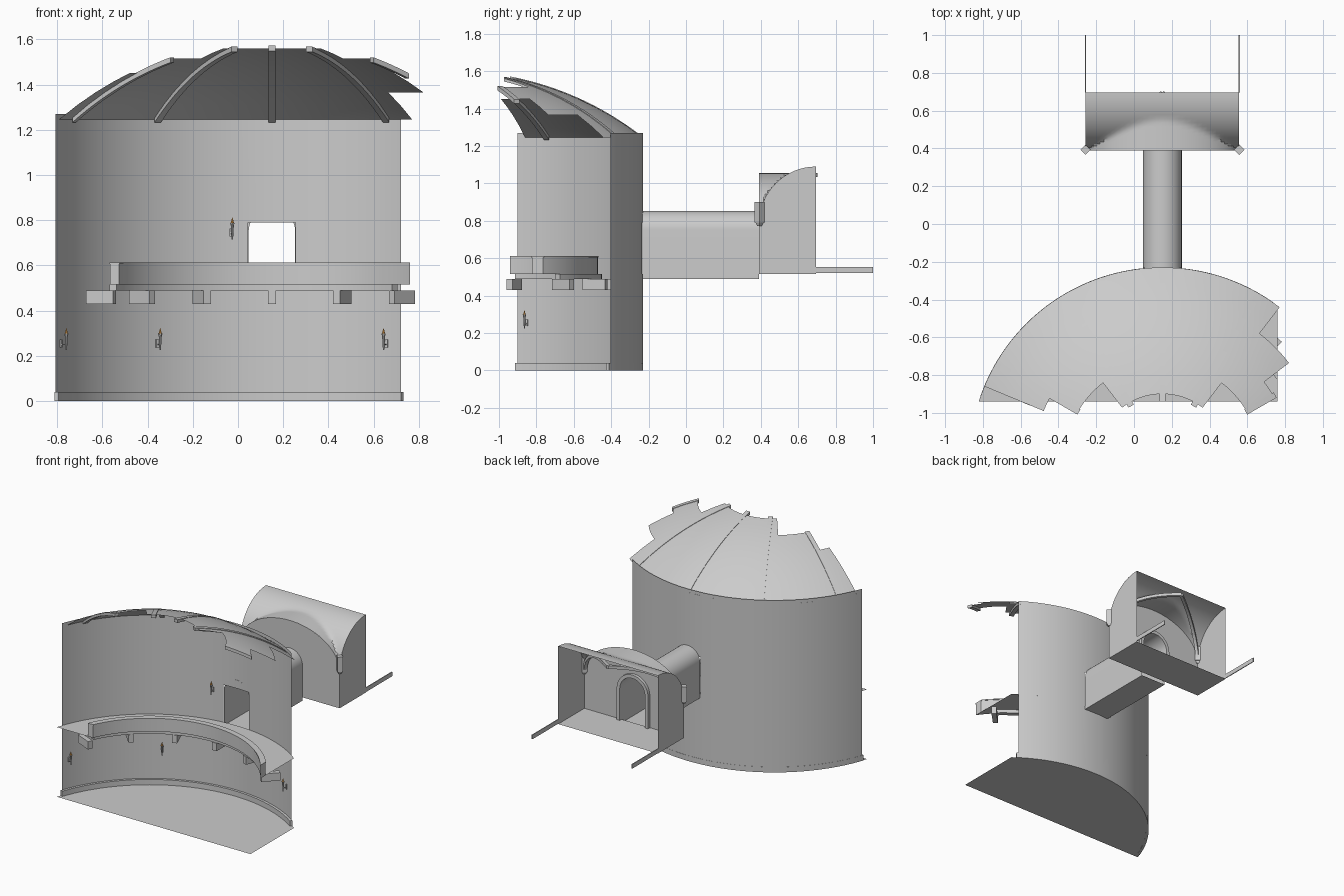
import bpy, bmesh
from math import sin, cos, pi, radians, sqrt
from mathutils import Matrix, Vector

if "Cube" in bpy.data.objects:
    bpy.data.objects.remove(bpy.data.objects["Cube"])

CX, CY, R = 0.15, -1.25, 1.02          # centre and radius of the round hall
VX, VY = 0.15, 0.695                   # crown of the porch vault
HX, HY, SPRING = 0.407, 0.305, 0.785


def finish(name, bm, angle=30):
    me = bpy.data.meshes.new(name)
    bm.to_mesh(me)
    bm.free()
    ob = bpy.data.objects.new(name, me)
    bpy.context.collection.objects.link(ob)
    bpy.ops.object.select_all(action='DESELECT')
    ob.select_set(True)
    bpy.context.view_layer.objects.active = ob
    bpy.ops.object.shade_smooth_by_angle(angle=radians(angle))
    return ob


def surf(name, us, vs, f, keep=lambda u, v: True):
    """Sheet on a grid; keep() tests cell middles so cells can be left out."""
    bm = bmesh.new()
    g = [[bm.verts.new(f(u, v)) for v in vs] for u in us]
    for i in range(len(us) - 1):
        for j in range(len(vs) - 1):
            if keep((us[i] + us[i + 1]) / 2, (vs[j] + vs[j + 1]) / 2):
                bm.faces.new((g[i][j], g[i + 1][j], g[i + 1][j + 1], g[i][j + 1]))
    bmesh.ops.delete(bm, geom=[v for v in bm.verts if not v.link_faces], context='VERTS')
    return finish(name, bm)


def loft(name, sections, cut=False):
    """Solid through a row of cross-sections, optionally cut by the hall's straight edges."""
    bm = bmesh.new()
    rows = [[bm.verts.new(p) for p in s] for s in sections]
    n = len(rows[0])
    for a, b in zip(rows, rows[1:]):
        for k in range(n):
            bm.faces.new((a[k], a[(k + 1) % n], b[(k + 1) % n], b[k]))
    bm.faces.new(rows[0][::-1])
    bm.faces.new(rows[-1])
    if cut:
        trim(bm)
    bmesh.ops.recalc_face_normals(bm, faces=bm.faces[:])
    return finish(name, bm)


def trim(bm):
    for co, no in (((0.76, 0, 0), (1, 0, 0)), ((0, -0.94, 0), (0, -1, 0))):
        r = bmesh.ops.bisect_plane(bm, geom=bm.verts[:] + bm.edges[:] + bm.faces[:],
                                   plane_co=co, plane_no=no, clear_outer=True)
        bmesh.ops.holes_fill(bm, edges=[e for e in bm.edges if e.is_boundary], sides=0)


def ngon(name, pts):
    bm = bmesh.new()
    bm.faces.new([bm.verts.new(p) for p in pts])
    return finish(name, bm)


def box(name, size, m):
    bm = bmesh.new()
    bmesh.ops.create_cube(bm, size=1, matrix=m @ Matrix.Diagonal((*size, 1)))
    return finish(name, bm)


def cone(name, r1, r2, h, m, n=8):
    bm = bmesh.new()
    bmesh.ops.create_cone(bm, cap_ends=True, segments=n, radius1=r1, radius2=r2, depth=h, matrix=m)
    return finish(name, bm)


def polar(deg, r, z):
    a = radians(deg)
    return (CX + r * cos(a), CY + r * sin(a), z)


def steps(a, b, n):
    return [a + (b - a) * i / n for i in range(n + 1)]


def ring(name, r0, r1, z0, z1, a0, a1, cut=False):
    return loft(name, [[polar(a, r0, z0), polar(a, r1, z0), polar(a, r1, z1), polar(a, r0, z1)]
                       for a in steps(a0, a1, 56)], cut)


# Hall floor: disc cut straight at front and right
bm = bmesh.new()
a_l, a_r = 162.3, 53.2
bm.faces.new([bm.verts.new(polar(a, R, 0.001)) for a in steps(a_r, a_l, 60)]
             + [bm.verts.new((0.76, -0.94, 0.001))])
finish("hall_floor", bm)

# Hall wall with doorway
DOOR = 5.9
surf("hall_wall", steps(56, 90 - DOOR, 14) + steps(90 - DOOR, 90 + DOOR, 4)[1:] + steps(90 + DOOR, 160, 32)[1:],
     [0, 0.515, 0.79, 1.27], lambda a, z: polar(a, R, z),
     lambda a, z: not (abs(a - 90) < DOOR and 0.515 < z < 0.79))
ring("wall_skirting", R - 0.018, R + 0.001, 0, 0.04, 55.2, 160.5)

# Broken dome: each band of the shell keeps its own span of angles
def dome_z(r):
    return 1.245 + sqrt(1.65 ** 2 - r * r) - sqrt(1.65 ** 2 - R * R)

BANDS = [(0.515, 52.5, 127.5), (0.68, 30, 150), (0.845, 37.5, 157.5), (2, 52.5, 157.5)]

def dome_keep(a, r):
    lo, hi = next((b[1], b[2]) for b in BANDS if r < b[0])
    return lo < a < hi

radii = [0.35, 0.43, 0.515, 0.6, 0.68, 0.76, 0.845, 0.93, 1.02]
surf("broken_dome", steps(30, 157.5, 68), radii, lambda a, r: polar(a, r, dome_z(r)), dome_keep)

# Dome ribs
for k, (ang, r0, r1) in enumerate([(30, 0.51, 0.69), (60, 0.33, 1.01), (90, 0.31, 1.01),
                                   (120, 0.33, 1.01), (150, 0.51, 1.01)]):
    rad = Vector((cos(radians(ang)), sin(radians(ang)), 0))
    side = Vector((-rad.y, rad.x, 0)) * 0.016
    secs = []
    for r in steps(r0, r1, 14):
        c = Vector((CX, CY, 0)) + rad * r
        top, low = Vector((0, 0, dome_z(r) + 0.003)), Vector((0, 0, dome_z(r) - 0.02))
        secs.append([c + side + top, c - side + top, c - side + low, c + side + low])
    loft(f"dome_rib_{k}", secs)

# Gallery: shelf, parapet, lower moulding and brackets
bm = bmesh.new()
inner = [polar(a, 0.76, 0.515) for a in steps(30, 165, 60)]
outer = [polar(a, R, 0.515) for a in steps(30, 165, 60)]
vi, vo = [bm.verts.new(p) for p in inner], [bm.verts.new(p) for p in outer]
for i in range(60):
    bm.faces.new((vi[i], vo[i], vo[i + 1], vi[i + 1]))
for co, no in (((0.76, 0, 0), (1, 0, 0)), ((0, -0.94, 0), (0, -1, 0))):
    bmesh.ops.bisect_plane(bm, geom=bm.verts[:] + bm.edges[:] + bm.faces[:],
                           plane_co=co, plane_no=no, clear_outer=True)
finish("gallery_shelf", bm)
ring("gallery_parapet", 0.745, 0.78, 0.515, 0.605, 25, 170, True)
ring("gallery_cap", 0.742, 0.783, 0.605, 0.613, 25, 170, True)
ring("gallery_moulding", 0.765, 0.80, 0.488, 0.515, 46, 154)
for k in range(-2, 4):
    ang = 90 + 22.1 * k
    m = Matrix.Translation(polar(ang, 0.825, 0.459)) @ Matrix.Rotation(radians(ang), 4, 'Z')
    box(f"gallery_bracket_{k + 2}", (0.13, 0.035, 0.058), m)

# Wall torches
flame_mat = bpy.data.materials.new("flame_orange")
flame_mat.diffuse_color = (0.9, 0.4, 0.08, 1)
flame_mat.use_nodes = True
flame_mat.node_tree.nodes["Principled BSDF"].inputs["Base Color"].default_value = flame_mat.diffuse_color
for k, (ang, z) in enumerate([(60, 0.22), (120, 0.22), (157, 0.22), (100.2, 0.71)]):
    rot = Matrix.Rotation(radians(ang), 4, 'Z')
    at = lambda r, h: Matrix.Translation(polar(ang, r, z + h)) @ rot
    box(f"torch_plate_{k}", (0.006, 0.016, 0.035), at(1.012, 0.035))
    box(f"torch_arm_{k}", (0.026, 0.006, 0.006), at(1.0, 0.03))
    cone(f"torch_handle_{k}", 0.003, 0.007, 0.065, at(0.988, 0.037))
    cone(f"torch_cup_{k}", 0.007, 0.010, 0.012, at(0.988, 0.072))
    cone(f"torch_flame_{k}", 0.008, 0.0, 0.028, at(0.988, 0.09)).data.materials.append(flame_mat)

# Vaulted passage between hall and porch
def arch(r, z0, n=20):
    return [(CX - r, z0)] + [(CX - r * cos(t), 0.75 + r * sin(t)) for t in steps(0, pi, n)] + [(CX + r, z0)]

tube = arch(0.103, 0.49)
surf("passage_vault", list(range(len(tube))), [-0.232, 0.39], lambda i, y: (tube[i][0], y, tube[i][1]))
ngon("passage_floor", [(CX - 0.103, -0.235, 0.49), (CX + 0.103, -0.235, 0.49),
                       (CX + 0.103, 0.39, 0.49), (CX - 0.103, 0.39, 0.49)])

# Porch: floor, back wall with arched door, side walls, groin vault
YB, ZF = VY - HY, 0.515
L, RT = VX - HX, VX + HX
ngon("porch_floor", [(L, YB, ZF), (RT, YB, ZF), (RT, VY, ZF), (L, VY, ZF)])
ngon("porch_back_wall", [(L, YB, ZF)] + [(VX - HX * cos(t), YB, SPRING + 0.27 * sin(t)) for t in steps(0, pi, 32)]
     + [(RT, YB, ZF)] + [(x, YB, z) for x, z in reversed(arch(0.103, ZF))])
for side, x in (("left", L), ("right", RT)):
    ngon(f"porch_{side}_wall", [(x, YB, ZF), (x, VY, ZF)]
         + [(x, VY - HY * sin(t), SPRING + HY * cos(t)) for t in steps(0, pi / 2, 16)])
    # low kerb running forward from the side wall
    box(f"porch_{side}_kerb", (0.006, 0.305, 0.032), Matrix.Translation((x, VY + 0.1525, 0.536)))
    # diamond capital with small tapered foot in the corner
    m = Matrix.Translation((x, YB + 0.003, 0.845)) @ Matrix.Rotation(pi / 4, 4, 'Z')
    box(f"porch_{side}_capital", (0.038, 0.038, 0.11), m)
    cone(f"porch_{side}_capital_foot", 0.013, 0.022, 0.018, Matrix.Translation((x, YB + 0.003, 0.782)), 4)
    # diagonal vault rib
    secs = []
    d = Vector((VX - x, HY, 0)).normalized()
    w = Vector((-d.y, d.x, 0)) * 0.011
    for t in steps(0.1, pi / 2, 16):
        c = Vector((VX + (x - VX) * cos(t), VY - HY * cos(t), SPRING + 0.272 * sin(t)))
        inn = (d * cos(t) - Vector((0, 0, 1)) * sin(t)) * 0.022
        secs.append([c + w, c - w, c - w + inn, c + w + inn])
    loft(f"porch_{side}_vault_rib", secs)

surf("porch_groin_vault", steps(0, pi, 40), steps(0, pi / 2, 20),
     lambda t, s: (VX - HX * cos(t), VY - HY * cos(s), SPRING + max(HY * sin(s), 0.27 * sin(t))))

# Raised band around the porch door
out, inn = arch(0.128, ZF), arch(0.103, ZF)
loft("door_surround", [[(o[0], YB, o[1]), (i[0], YB, i[1]), (i[0], YB + 0.022, i[1]), (o[0], YB + 0.022, o[1])]
                       for o, i in zip(out, inn)])
